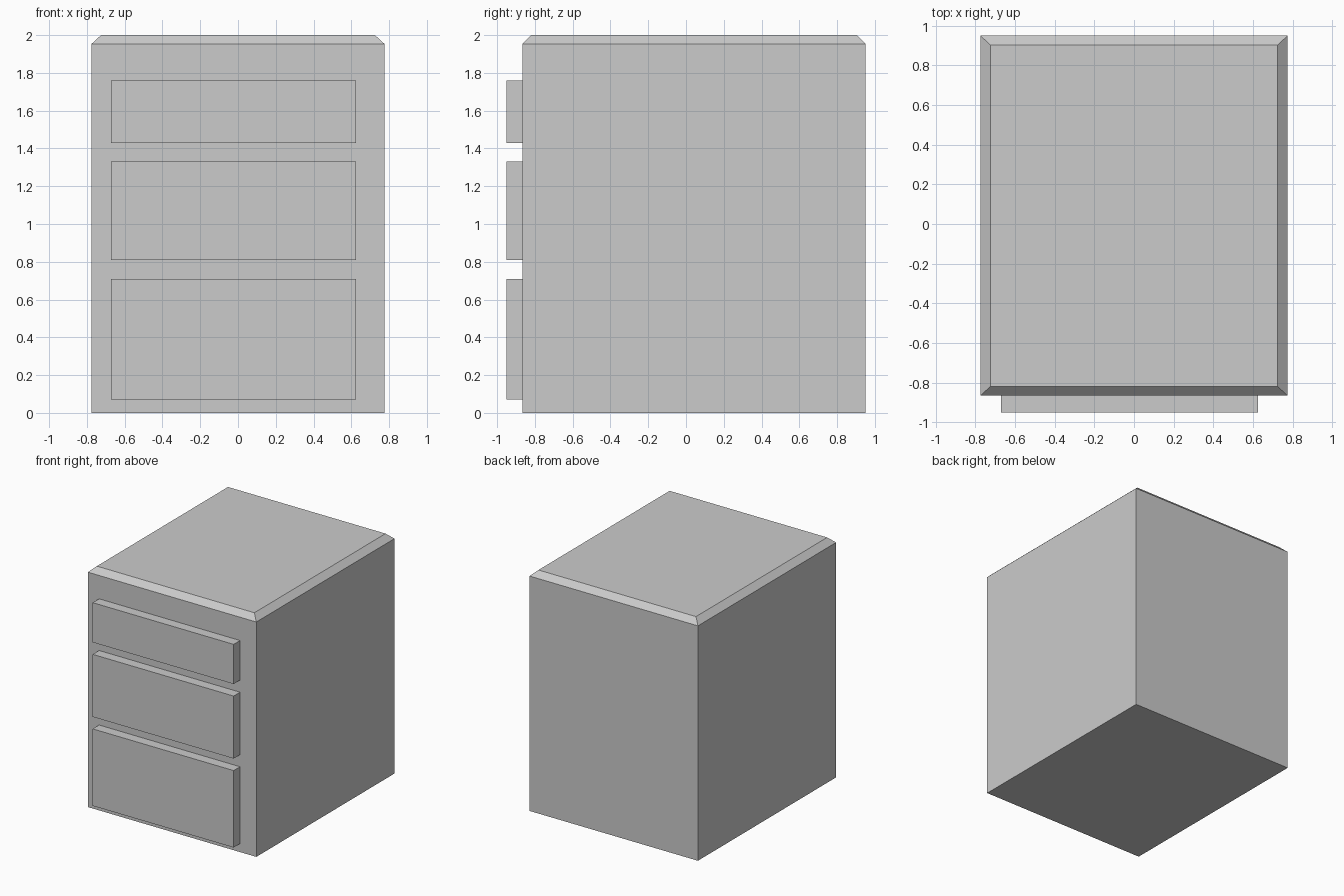
import bpy
import bmesh

if "Cube" in bpy.data.objects:
    bpy.data.objects.remove(bpy.data.objects["Cube"])


def make_object(name, rings):
    """Closed solid from stacked rectangles (x0, x1, y0, y1, z)."""
    bm = bmesh.new()
    loops = [[bm.verts.new(p) for p in ((x0, y0, z), (x1, y0, z), (x1, y1, z), (x0, y1, z))]
             for x0, x1, y0, y1, z in rings]
    bm.faces.new(loops[0][::-1])
    bm.faces.new(loops[-1])
    for low, high in zip(loops, loops[1:]):
        for i in range(4):
            j = (i + 1) % 4
            bm.faces.new((low[i], low[j], high[j], high[i]))
    bmesh.ops.recalc_face_normals(bm, faces=bm.faces)
    mesh = bpy.data.meshes.new(name)
    bm.to_mesh(mesh)
    bm.free()
    obj = bpy.data.objects.new(name, mesh)
    bpy.context.collection.objects.link(obj)
    return obj


# Cabinet body with a chamfered top edge
W, FRONT, BACK = 0.775, -0.866, 0.95
CX, CY, CZ = 0.05, 0.046, 0.046
make_object("cabinet_body", [
    (-W, W, FRONT, BACK, 0.0),
    (-W, W, FRONT, BACK, 2.0 - CZ),
    (-W + CX, W - CX, FRONT + CY, BACK - CY, 2.0),
])

# Drawer fronts, slightly off-centre, bottom to top
for name, z0, z1 in (("bottom_drawer", 0.07, 0.71),
                     ("middle_drawer", 0.81, 1.33),
                     ("top_drawer", 1.43, 1.76)):
    rect = (-0.672, 0.625, -0.95, FRONT)
    make_object(name, [rect + (z0,), rect + (z1,)])
